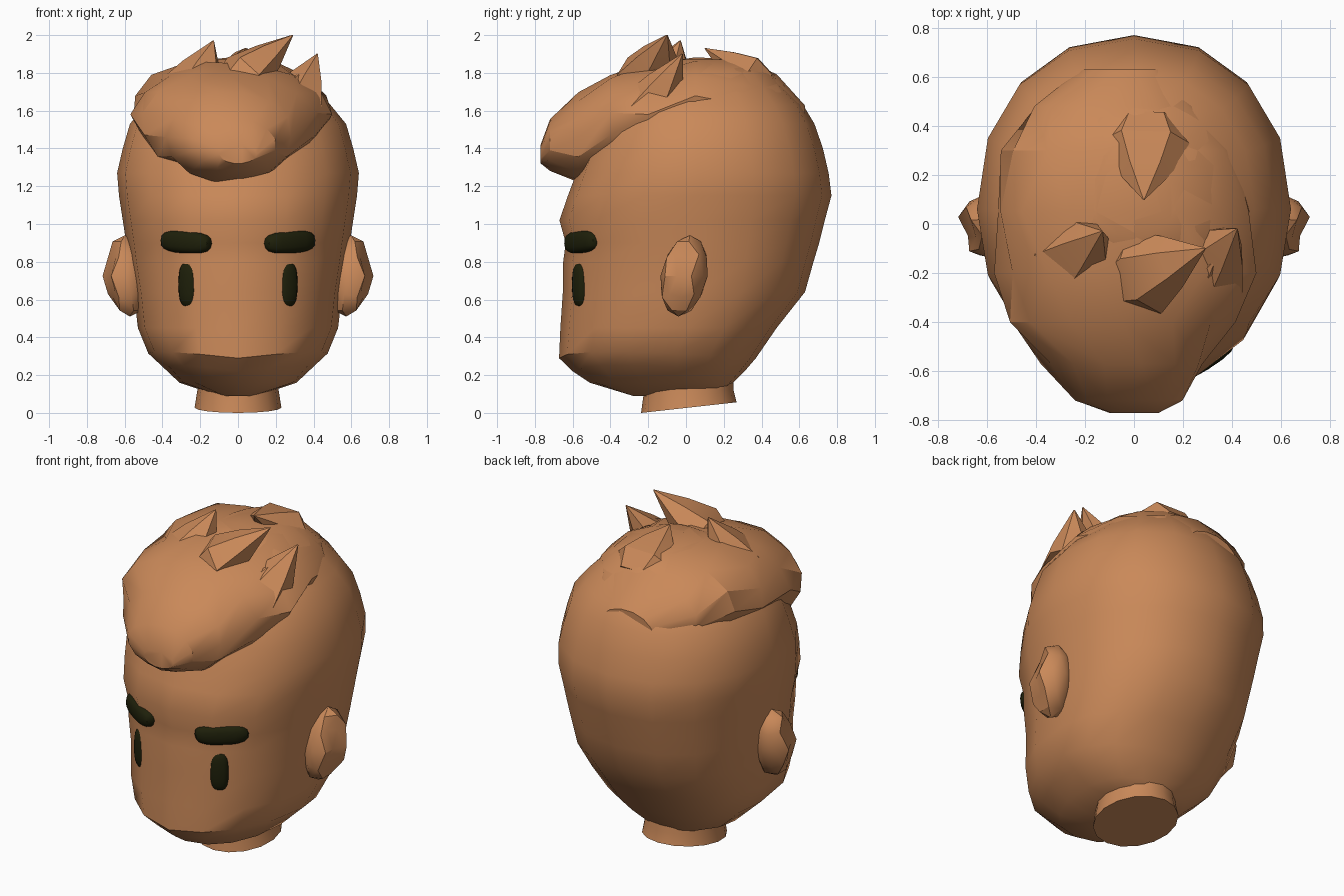
import bpy, bmesh, math, random
from mathutils import Vector, Matrix

if "Cube" in bpy.data.objects:
    bpy.data.objects.remove(bpy.data.objects["Cube"])

random.seed(4)


def material(name, rgb):
    m = bpy.data.materials.new(name)
    m.diffuse_color = (*rgb, 1)
    m.use_nodes = True
    m.node_tree.nodes["Principled BSDF"].inputs["Base Color"].default_value = m.diffuse_color
    return m


SKIN = material("warm tan", (0.59, 0.25, 0.10))
DARK = material("dark brown", (0.013, 0.014, 0.003))


def finish(name, bm, mat, angle=30):
    bmesh.ops.recalc_face_normals(bm, faces=bm.faces)
    me = bpy.data.meshes.new(name)
    bm.to_mesh(me)
    bm.free()
    ob = bpy.data.objects.new(name, me)
    bpy.context.collection.objects.link(ob)
    me.materials.append(mat)
    bpy.ops.object.select_all(action='DESELECT')
    ob.select_set(True)
    bpy.context.view_layer.objects.active = ob
    bpy.ops.object.shade_smooth_by_angle(angle=math.radians(angle))
    return ob


def spow(v, n):
    return math.copysign(abs(v) ** (2 / n), v)


def loft(rings):
    """Skin a list of equal-length point rings and cap both ends."""
    bm = bmesh.new()
    vs = [[bm.verts.new(p) for p in r] for r in rings]
    n = len(vs[0])
    for a, b in zip(vs, vs[1:]):
        for i in range(n):
            j = (i + 1) % n
            bm.faces.new((a[i], a[j], b[j], b[i]))
    bm.faces.new(vs[0])
    bm.faces.new(vs[-1])
    return bm


# Head: horizontal sections (z, half width, front y, back y)
HEAD = [(0.09, 0.10, -0.28, 0.18), (0.16, 0.31, -0.51, 0.25),
        (0.22, 0.40, -0.60, 0.31), (0.29, 0.475, -0.672, 0.37),
        (0.45, 0.53, -0.665, 0.48), (0.64, 0.552, -0.652, 0.63),
        (0.80, 0.578, -0.65, 0.675), (0.90, 0.592, -0.637, 0.705),
        (1.02, 0.61, -0.67, 0.735), (1.15, 0.63, -0.625, 0.77),
        (1.27, 0.64, -0.58, 0.755), (1.40, 0.61, -0.53, 0.725),
        (1.53, 0.572, -0.47, 0.68), (1.63, 0.49, -0.40, 0.62),
        (1.80, 0.32, -0.20, 0.46), (1.87, 0.16, -0.05, 0.35)]


def head_ring(z, w, yf, yb, sides=16):
    yc = min(0.06, (yf + yb) / 2 + 0.1)
    pts = []
    for i in range(sides):
        a = math.tau * i / sides
        c, s = spow(math.cos(a), 2.2), spow(math.sin(a), 2.2)
        # the chin edge dips in the middle and lifts towards the cheeks
        lift = 0.05 * abs(c) * (1 - s) / 2 if 0.2 < z < 0.4 else 0
        pts.append((w * c, yc + s * ((yb - yc) if s > 0 else (yc - yf)), z + lift))
    return pts


finish("head", loft([head_ring(*r) for r in HEAD]), SKIN, 40)

# Neck: slightly tapered cylinder with a sloping cut
neck = [[(r * math.cos(a), 0.015 + 1.1 * r * math.sin(a),
          z + (0.028 + 0.028 * math.sin(a) if z == 0 else 0))
         for a in (math.tau * k / 16 for k in range(16))]
        for z, r in ((0, 0.23), (0.12, 0.215), (0.3, 0.21))]
finish("neck", loft(neck), SKIN)

# Hair: upright sections from fringe to crown (y, x left, x right, z low, z high)
HAIR = [(-0.77, -0.10, 0.10, 1.32, 1.42), (-0.72, -0.24, 0.21, 1.28, 1.56),
        (-0.57, -0.38, 0.29, 1.22, 1.70), (-0.40, -0.52, 0.43, 1.26, 1.80),
        (-0.20, -0.57, 0.50, 1.30, 1.86), (0.05, -0.57, 0.49, 1.35, 1.89),
        (0.30, -0.53, 0.42, 1.38, 1.88), (0.48, -0.42, 0.29, 1.40, 1.79),
        (0.63, -0.22, 0.14, 1.40, 1.63)]
rings = []
for k, (y, x0, x1, z0, z1) in enumerate(HAIR):
    ring = []
    for i in range(14):
        a = math.tau * (i + 0.5 * (k % 2)) / 14
        j = 1 + (random.uniform(-0.05, 0.03) if 0 < k < 8 else 0)
        ring.append(((x0 + x1) / 2 + (x1 - x0) / 2 * j * spow(math.cos(a), 2),
                     y, (z0 + z1) / 2 + (z1 - z0) / 2 * j * spow(math.sin(a), 2)))
    rings.append(ring)
finish("hair", loft(rings), SKIN)


# Hair spikes and swept locks: tapered points (base, tip, radius, flatness)
def lock(name, base, tip, radius, flat):
    base, tip = Vector(base), Vector(tip)
    d = tip - base
    m = Matrix.Translation(base) @ d.to_track_quat('Z', 'Y').to_matrix().to_4x4()
    shape = [(0, 0.7), (0.3, 1), (0.62, 0.62), (1, 0.02)]
    finish(name, loft([[m @ Vector((radius * s * math.cos(a), radius * s * flat * math.sin(a),
                                    d.length * t))
                        for a in (math.tau * k / 6 for k in range(6))]
                       for t, s in shape]), SKIN)


lock("left_hair_spike", (-0.29, -0.16, 1.58), (-0.13, -0.03, 1.97), 0.20, 0.85)
lock("top_hair_spike", (-0.06, -0.24, 1.70), (0.29, -0.10, 2.0), 0.18, 0.75)
lock("right_hair_spike", (0.24, -0.24, 1.50), (0.42, -0.02, 1.90), 0.19, 0.8)
lock("crown_lock", (0.05, 0.42, 1.73), (0.04, 0.10, 1.93), 0.20, 0.6)
lock("right_fringe_lock", (0.02, -0.62, 1.42), (0.33, -0.15, 1.80), 0.16, 0.7)
lock("left_fringe_lock", (-0.12, -0.60, 1.42), (-0.36, -0.22, 1.77), 0.16, 0.7)

# Ears, eyes and eyebrows, mirrored left and right
for side, sx in (("left", -1), ("right", 1)):
    # Ear: flattened ball with a hollow on the outer front
    bm = bmesh.new()
    bmesh.ops.create_icosphere(bm, subdivisions=2, radius=1)
    for v in bm.verts:
        x, y, z = v.co
        hollow = 0.04 if x > 0.6 and y < 0.1 and abs(z) < 0.6 else 0
        v.co = (sx * (0.598 + 0.125 * x - hollow - 0.025 * (z < -0.6)),
                -0.01 + 0.125 * y + 0.03 * z, 0.725 + 0.215 * z)
    finish(side + "_ear", bm, SKIN)

    # Eye and eyebrow: rounded blocks turned to follow the face
    for part, loc, size, tilt in (("eye", (0.260, -0.553, 0.68), (0.055, 0.042, 0.122), 0),
                                  ("eyebrow", (0.272, -0.543, 0.905), (0.153, 0.058, 0.061), 0.06)):
        bm = bmesh.new()
        bmesh.ops.create_uvsphere(bm, u_segments=16, v_segments=10, radius=1)
        rot = Matrix.Rotation(math.radians(32), 3, 'Z') @ Matrix.Rotation(-tilt, 3, 'Y')
        for v in bm.verts:
            p = rot @ Vector([spow(c, 2.8) * s for c, s in zip(v.co, size)])
            p += Vector(loc)
            v.co = (sx * p.x, p.y, p.z)
        finish(side + "_" + part, bm, DARK, 40)
